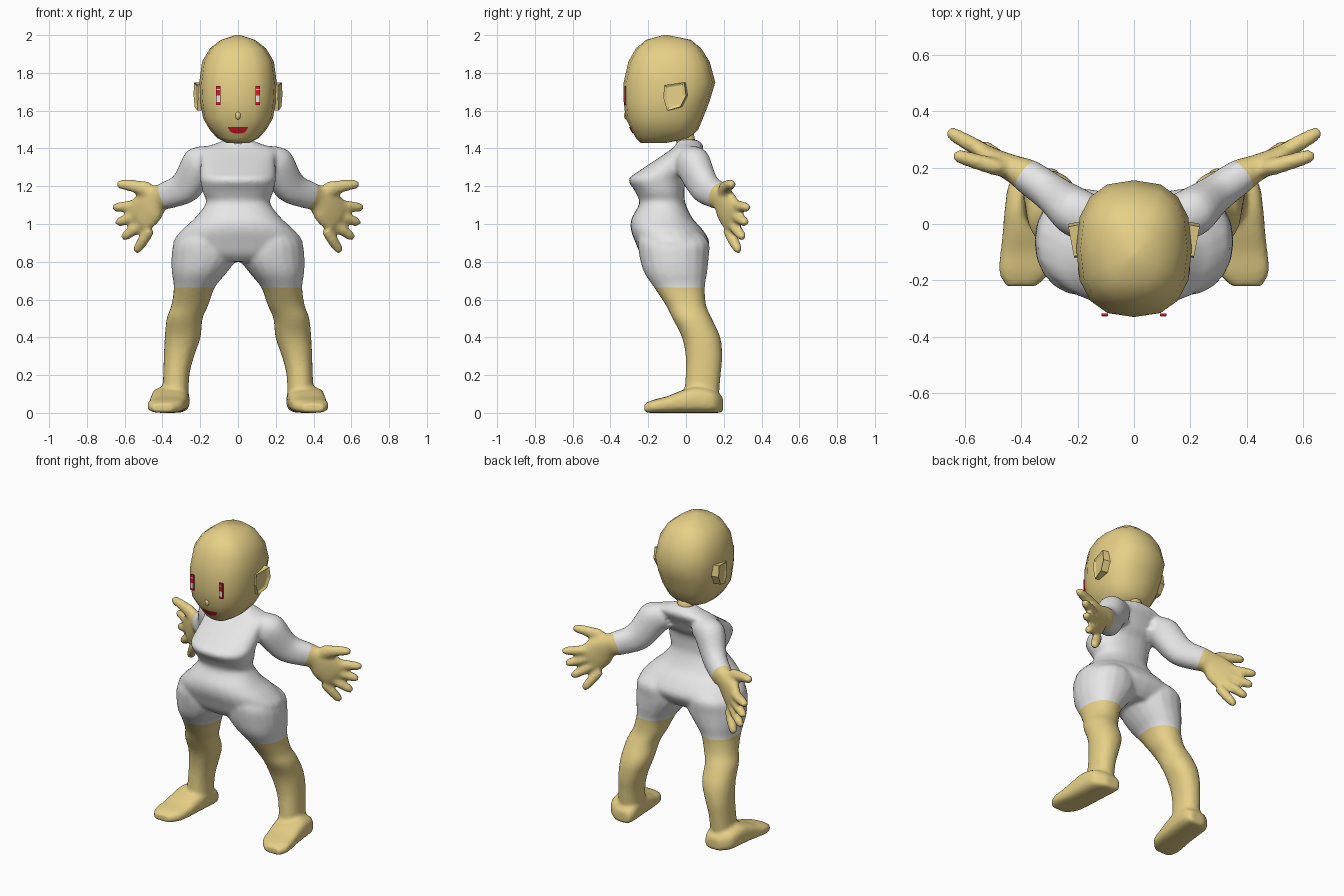
import bpy, bmesh
from math import cos, sin, pi
from mathutils import Vector

if "Cube" in bpy.data.objects:
    bpy.data.objects.remove(bpy.data.objects["Cube"])


def material(name, rgb):
    m = bpy.data.materials.new(name)
    m.use_nodes = True
    m.diffuse_color = (*rgb, 1)
    m.node_tree.nodes["Principled BSDF"].inputs["Base Color"].default_value = (*rgb, 1)
    return m


SKIN = material("tan skin", (0.79, 0.63, 0.24))
SUIT = material("light grey suit", (0.8, 0.8, 0.81))
RED = material("red", (0.7, 0.01, 0.02))
WHITE = material("eye white", (0.8, 0.8, 0.8))


def finish(name, bm, mats, smooth=True, mirror=False):
    bmesh.ops.recalc_face_normals(bm, faces=bm.faces)
    for f in bm.faces:
        f.smooth = smooth
    me = bpy.data.meshes.new(name)
    bm.to_mesh(me)
    bm.free()
    ob = bpy.data.objects.new(name, me)
    bpy.context.collection.objects.link(ob)
    for m in mats:
        me.materials.append(m)
    if mirror:
        ob.modifiers.new("Mirror", "MIRROR").use_mirror_merge = False
    return ob


def loft(bm, rings, n=14, p=2.0):
    """Skin a list of (centre, u, v) superellipse rings and cap both ends."""
    power = lambda t: (1 if t > 0 else -1) * abs(t) ** (2 / p) if abs(t) > 1e-6 else 0
    loops = []
    for c, u, v in rings:
        angles = [2 * pi * i / n for i in range(n)]
        loops.append([bm.verts.new(c + u * power(cos(a)) + v * power(sin(a))) for a in angles])
    for a, b in zip(loops, loops[1:]):
        for i in range(n):
            j = (i + 1) % n
            bm.faces.new((a[i], a[j], b[j], b[i]))
    bm.faces.new(loops[0])
    bm.faces.new(loops[-1])


def flow(rings, steps=4):
    """Add rings along a smooth curve through the given ones."""
    out = []
    for i in range(len(rings) - 1):
        quad = [rings[max(0, min(len(rings) - 1, i + k))] for k in (-1, 0, 1, 2)]
        for s in range(steps):
            t = s / steps
            out.append(tuple(b + (c - a) * (t / 2) + (2 * a - 5 * b + 4 * c - d) * (t * t / 2)
                             + (3 * b - a - 3 * c + d) * (t ** 3 / 2)
                             for a, b, c, d in zip(*quad)))
    return out + [rings[-1]]


def level(z, x0, x1, y0, y1):
    """Horizontal ring from its extents."""
    return (Vector(((x0 + x1) / 2, (y0 + y1) / 2, z)),
            Vector(((x1 - x0) / 2, 0, 0)), Vector((0, (y1 - y0) / 2, 0)))


def along(path):
    """Rings square to a path of (x, y, z, upright radius, level radius)."""
    pts = [Vector(q[:3]) for q in path]
    rings = []
    for i, q in enumerate(path):
        t = (pts[min(i + 1, len(pts) - 1)] - pts[max(i - 1, 0)]).normalized()
        v = t.cross(Vector((0, 0, 1))).normalized()
        rings.append((pts[i], v.cross(t) * q[3], v * q[4]))
    return rings


# Head: height, half width, front, back
bm = bmesh.new()
loft(bm, [level(z, -w, w, f, b) for z, w, f, b in (
    (1.43, .06, -.24, -.10), (1.455, .11, -.265, .02), (1.5, .15, -.29, .065),
    (1.56, .185, -.32, .09), (1.65, .2, -.33, .125), (1.75, .205, -.33, .155),
    (1.86, .19, -.305, .125), (1.93, .148, -.265, .08), (1.975, .09, -.21, .025),
    (2.0, .012, -.12, -.10))], 16, 2.5)
head = finish("head", bm, [SKIN])

# Nose
bm = bmesh.new()
bmesh.ops.create_uvsphere(bm, u_segments=12, v_segments=8, radius=1)
bmesh.ops.scale(bm, verts=bm.verts, vec=(.016, .014, .022))
bmesh.ops.translate(bm, verts=bm.verts, vec=(0, -.315, 1.575))
finish("nose", bm, [SKIN])

# Neck
bm = bmesh.new()
loft(bm, [level(1.39, -.06, .06, -.05, .06), level(1.5, -.05, .05, -.06, .04)], 10)
finish("neck", bm, [SKIN])

# Ears: tilted plates with a sunken middle
bm = bmesh.new()
outline = ((-.115, 1.735), (-.01, 1.75), (.0, 1.68), (-.03, 1.62), (-.1, 1.6), (-.12, 1.67))
outer = bm.faces.new([bm.verts.new((.235 + .19 * y, y, z)) for y, z in outline])
ext = bmesh.ops.extrude_face_region(bm, geom=[outer])
moved = [g for g in ext["geom"] if isinstance(g, bmesh.types.BMVert)]
bmesh.ops.translate(bm, verts=moved, vec=(-.05, .01, 0))
bmesh.ops.inset_region(bm, faces=[outer], thickness=.018, depth=0)
bmesh.ops.translate(bm, verts=outer.verts, vec=(-.008, 0, 0))
finish("ears", bm, [SKIN], smooth=False, mirror=True)


def plate(name, x, y, z, size, mat):
    bm = bmesh.new()
    bmesh.ops.create_cube(bm, size=1)
    bmesh.ops.scale(bm, verts=bm.verts, vec=size)
    bmesh.ops.translate(bm, verts=bm.verts, vec=(x, y, z))
    finish(name, bm, [mat], smooth=False, mirror=True)


# Eyes: upright red bars with pale bands
plate("eyes", .104, -.322, 1.68, (.024, .009, .1), RED)
plate("eye_whites", .104, -.327, 1.662, (.02, .004, .034), WHITE)
plate("eye_glints", .104, -.327, 1.712, (.018, .004, .006), WHITE)

# Mouth: rounded plate laid on the face
bm = bmesh.new()
columns = []
for i in range(9):
    s = i / 4 - 1
    low = 1.508 - .03 * (1 - s * s) ** .5
    columns.append([bm.verts.new((.052 * s, -.4, z)) for z in (1.514, (low + 1.514) / 2, low)])
for a, b in zip(columns, columns[1:]):
    for k in range(2):
        bm.faces.new((a[k], a[k + 1], b[k + 1], b[k]))
mouth = finish("mouth", bm, [RED])
wrap = mouth.modifiers.new("Wrap", "SHRINKWRAP")
wrap.target = head
wrap.wrap_method = "PROJECT"
wrap.use_project_y = True
wrap.use_positive_direction = True
wrap.offset = .005

# Leg: height, inner, outer, front, back
bm = bmesh.new()
loft(bm, flow([level(*r) for r in (
    (.96, .05, .27, -.25, .07), (.9, .015, .338, -.255, .122), (.82, .006, .352, -.245, .12),
    (.74, .062, .35, -.22, .112), (.665, .122, .34, -.17, .1), (.57, .157, .353, -.107, .107),
    (.5, .187, .378, -.072, .137), (.4, .198, .388, -.022, .182), (.3, .232, .393, -.002, .192),
    (.2, .257, .396, -.002, .184), (.07, .262, .403, -.012, .172))]), 20, 2.2)

# Foot: depth, middle, half width, top height
loft(bm, flow([(Vector((x, y, h / 2)), Vector((w, 0, 0)), Vector((0, 0, h / 2)))
               for y, x, w, h in (
    (.197, .325, .05, .08), (.15, .348, .092, .12), (.06, .358, .1, .14),
    (-.02, .365, .1, .12), (-.1, .375, .099, .088), (-.17, .387, .092, .07),
    (-.22, .4, .055, .05))]), 20, 3)

# Arm and palm
loft(bm, flow(along((
    (.12, .01, 1.345, .075, .075), (.2, .038, 1.315, .1, .088), (.28, .1, 1.195, .088, .07),
    (.375, .168, 1.152, .074, .062), (.42, .192, 1.135, .07, .05),
    (.47, .215, 1.09, .095, .042), (.52, .245, 1.04, .095, .032),
    (.54, .256, 1.022, .075, .02)))), 18, 2.2)

# Fingers and thumb
for base, tip in (((.52, .25, 1.1), (.662, .33, 1.086)), ((.52, .25, 1.05), (.645, .32, 1.005)),
                  ((.5, .24, 1.005), (.612, .304, .925)), ((.465, .22, .97), (.542, .282, .852))):
    a, b = Vector(base), Vector(tip)
    loft(bm, along([(*a.lerp(b, t), r, r) for t, r in
                    ((0, .028), (.45, .031), (.85, .026), (1, .016))]), 8)
loft(bm, along(((.42, .19, 1.14, .045, .035), (.5, .205, 1.19, .042, .032),
                (.57, .225, 1.204, .032, .029), (.62, .24, 1.21, .026, .026),
                (.64, .245, 1.212, .015, .015))), 8)

# Other side's limbs
twin = bmesh.ops.duplicate(bm, geom=bm.verts[:] + bm.edges[:] + bm.faces[:])["geom"]
bmesh.ops.scale(bm, verts=[g for g in twin if isinstance(g, bmesh.types.BMVert)], vec=(-1, 1, 1))

# Torso: height, half width, front, back
loft(bm, flow([level(z, -w, w, f, b) for z, w, f, b in (
    (.80, .12, -.2, .06), (.84, .3, -.24, .1), (.9, .344, -.267, .125),
    (.97, .295, -.292, .088), (1.03, .23, -.288, .035), (1.11, .17, -.247, -.003),
    (1.17, .187, -.268, -.008), (1.235, .2, -.304, .0), (1.28, .2, -.25, .03),
    (1.34, .197, -.16, .06), (1.395, .202, -.08, .09), (1.425, .12, -.05, .085),
    (1.447, .065, -.04, .055))]), 28, 2.3)

# Fuse the body parts into one skin
rough = finish("body_parts", bm, [])
remesh = rough.modifiers.new("Fuse", "REMESH")
remesh.mode = "VOXEL"
remesh.voxel_size = .011
soften = rough.modifiers.new("Soften", "SMOOTH")
soften.factor = .5
soften.iterations = 6
bm = bmesh.new()
bm.from_object(rough, bpy.context.evaluated_depsgraph_get())
bpy.data.objects.remove(rough)

# Cut clean cuff and hem lines, then colour the suit between them
HEM = .665
cuffs = [(Vector((s * .38, .17, 1.155)), Vector((s * .72, .55, -.35))) for s in (-1, 1)]
hem = (Vector((0, 0, HEM)), Vector((0, 0, 1)))
for co, no in cuffs + [hem]:
    near = [f for f in bm.faces if (f.calc_center_median() - co).length < .15 or co.x == 0]
    geom = near + list({e for f in near for e in f.edges}) + list({v for f in near for v in f.verts})
    bmesh.ops.bisect_plane(bm, geom=geom, plane_co=co, plane_no=no)
body = finish("body", bm, [SKIN, SUIT])
for f in body.data.polygons:
    c = f.center
    hand = abs(c.x) > (.3 if c.z > 1 else .4) and any(
        (c - co).dot(no) > 0 and c.x * co.x > 0 for co, no in cuffs)
    f.material_index = int(c.z > HEM and not hand)
